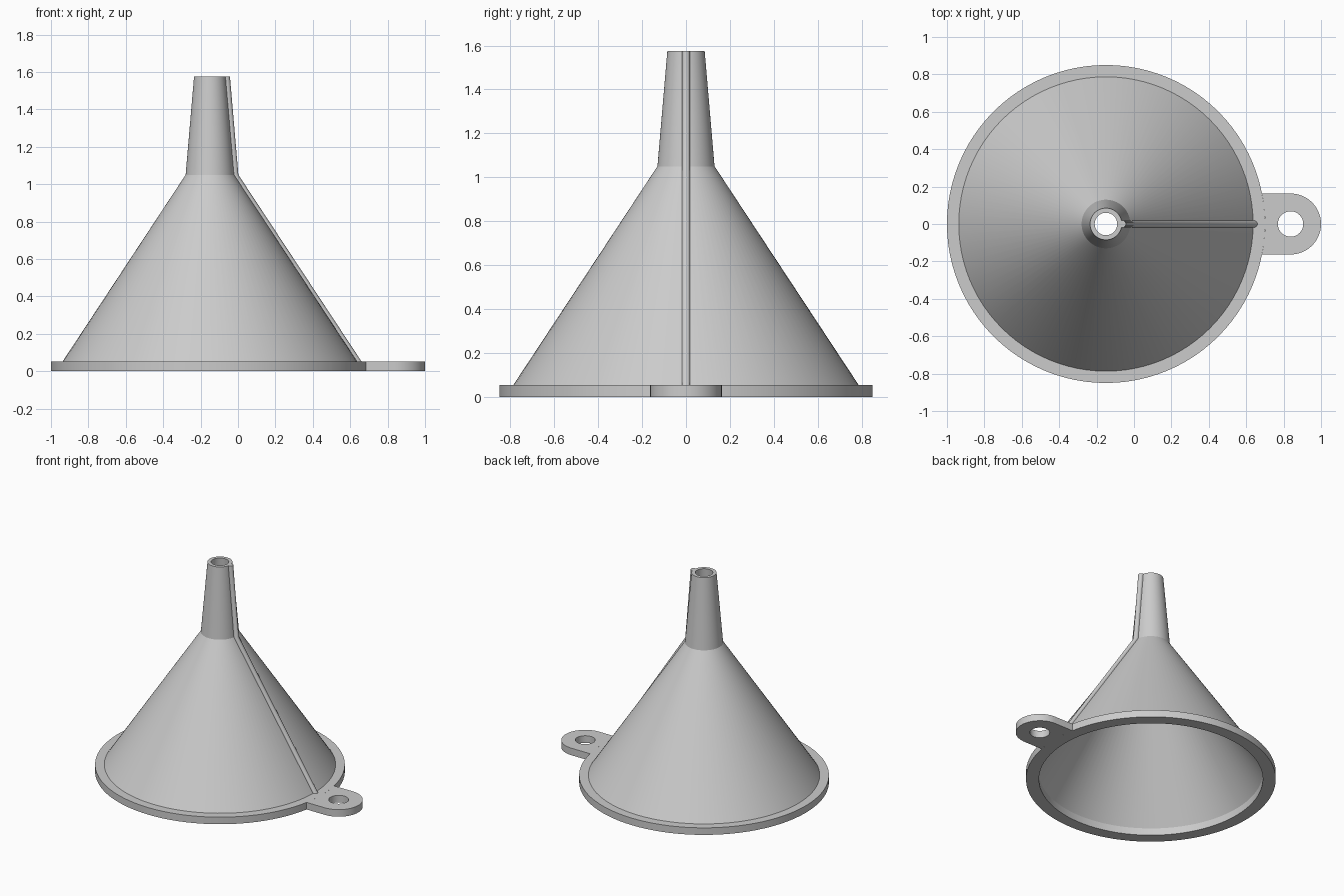
import bpy, bmesh, math
from math import cos, sin, pi

if "Cube" in bpy.data.objects:
    bpy.data.objects.remove(bpy.data.objects["Cube"])

CX = -0.15        # funnel axis
RIM_H = 0.053     # rim and tab thickness
RIM_R = 0.85
SEG = 96

grey = bpy.data.materials.new("grey plastic")
grey.diffuse_color = (0.6, 0.6, 0.6, 1)
grey.use_nodes = True
grey.node_tree.nodes["Principled BSDF"].inputs["Base Color"].default_value = grey.diffuse_color


def finish(name, bm, angle=30):
    bmesh.ops.recalc_face_normals(bm, faces=bm.faces[:])
    me = bpy.data.meshes.new(name)
    bm.to_mesh(me)
    bm.free()
    me.materials.append(grey)
    ob = bpy.data.objects.new(name, me)
    bpy.context.collection.objects.link(ob)
    bpy.ops.object.select_all(action='DESELECT')
    bpy.context.view_layer.objects.active = ob
    ob.select_set(True)
    bpy.ops.object.shade_smooth_by_angle(angle=math.radians(angle))
    return ob


def skin(bm, rings, closed):
    """Join neighbouring rings of points with quads; cap the ends if not closed."""
    vs = [[bm.verts.new(p) for p in ring] for ring in rings]
    n = len(vs[0])
    for k in range(len(vs) if closed else len(vs) - 1):
        a, b = vs[k], vs[(k + 1) % len(vs)]
        for i in range(n):
            j = (i + 1) % n
            bm.faces.new((a[i], a[j], b[j], b[i]))
    if not closed:
        bm.faces.new(vs[0])
        bm.faces.new(vs[-1])


# Funnel body: closed wall profile (radius, height) spun round the axis
profile = [(RIM_R, 0), (RIM_R, RIM_H), (0.787, RIM_H), (0.13, 1.05), (0.085, 1.575),
           (0.06, 1.575), (0.102, 1.04), (0.762, RIM_H), (0.762, 0)]
bm = bmesh.new()
skin(bm, [[(CX + r * cos(2 * pi * i / SEG), r * sin(2 * pi * i / SEG), z)
           for i in range(SEG)] for r, z in profile], True)
finish("funnel_body", bm, 20)

# Rib: round-nosed strip following the outside of the cone and spout
W = 0.019
rings = []
for r, z in [(0.793, 0.045), (0.13, 1.05), (0.085, 1.575)]:
    ring = [(CX + r - 0.012, -W, z)]
    for i in range(13):
        t = -pi / 2 + pi * i / 12
        ring.append((CX + r + 0.003 + W * cos(t), W * sin(t), z))
    ring.append((CX + r - 0.012, W, z))
    rings.append(ring)
bm = bmesh.new()
skin(bm, rings, False)
finish("rib", bm)

# Hanging tab: rounded end, inner edge fitted to the rim, round hole
TX, TR, HOLE = 0.837, 0.163, 0.068
a = math.asin(TR / RIM_R)
outline = [(TX + TR * cos(t), TR * sin(t))
           for t in (-pi / 2 + pi * i / 32 for i in range(33))]
outline += [(CX + RIM_R * cos(t), RIM_R * sin(t))
            for t in (a - 2 * a * i / 8 for i in range(9))]
hole = [(TX + HOLE * cos(2 * pi * i / 40), HOLE * sin(2 * pi * i / 40)) for i in range(40)]
bm = bmesh.new()
for loop in (outline, hole):
    vs = [bm.verts.new((x, y, 0)) for x, y in loop]
    for i, v in enumerate(vs):
        bm.edges.new((v, vs[(i + 1) % len(vs)]))
bmesh.ops.triangle_fill(bm, use_beauty=True, use_dissolve=False, edges=bm.edges[:])
top = bmesh.ops.extrude_face_region(bm, geom=bm.faces[:])["geom"]
bmesh.ops.translate(bm, vec=(0, 0, RIM_H),
                    verts=[g for g in top if isinstance(g, bmesh.types.BMVert)])
finish("hanging_tab", bm)
